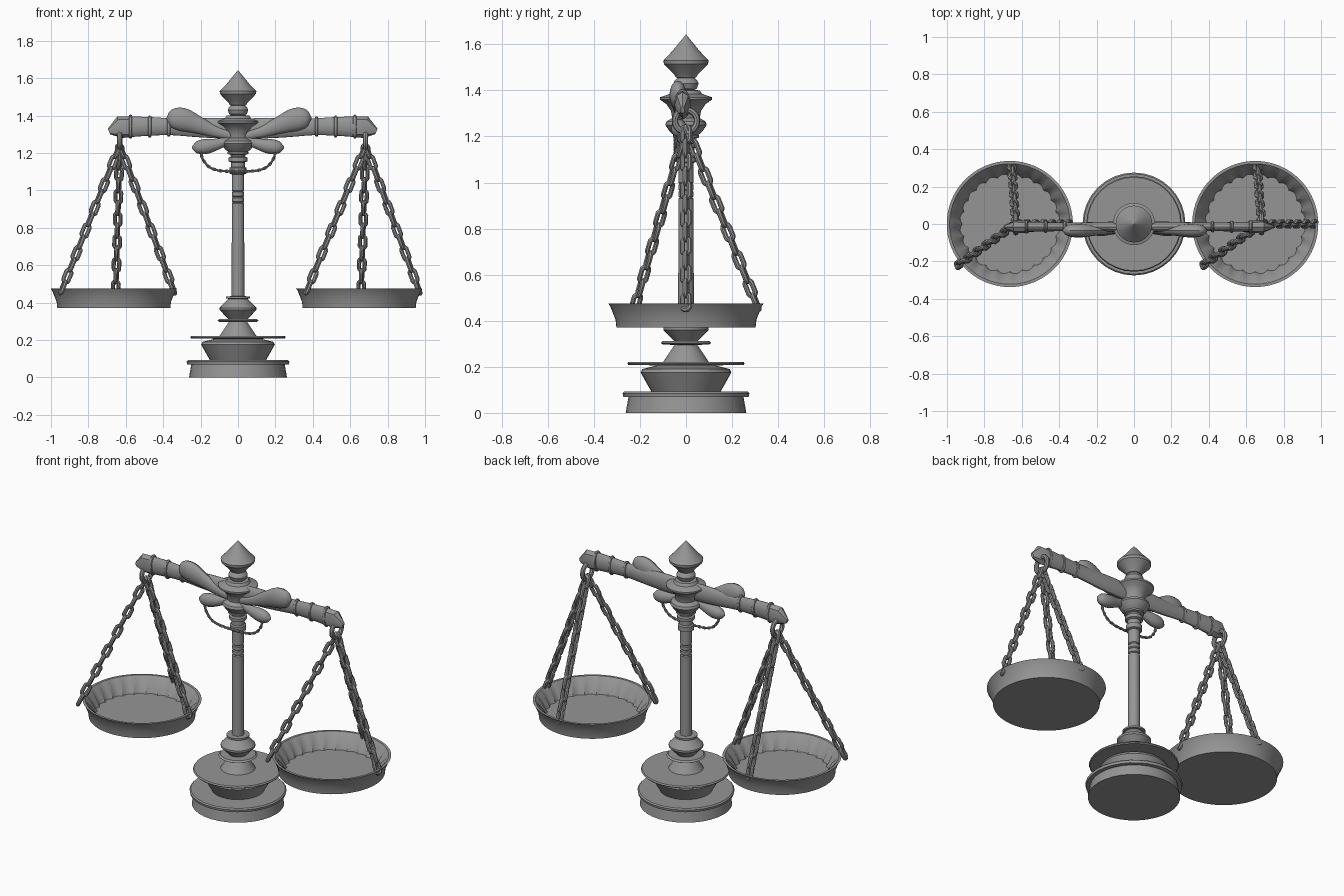
import bpy, bmesh
from math import sin, cos, pi, tau
from mathutils import Vector, Matrix

cube = bpy.data.objects.get("Cube")
if cube:
    bpy.data.objects.remove(cube)

GRAY = (0.3, 0.3, 0.3, 1)
metal = bpy.data.materials.new("gray metal")
metal.use_nodes = True
metal.diffuse_color = GRAY
metal.node_tree.nodes["Principled BSDF"].inputs["Base Color"].default_value = GRAY


def skin(bm, rings, closed=False):
    """Bridge a list of rings; cap the ends unless the rings form a loop."""
    rows = [[bm.verts.new(p) for p in ring] for ring in rings]
    pairs = list(zip(rows, rows[1:])) + ([(rows[-1], rows[0])] if closed else [])
    for a, b in pairs:
        for i in range(len(a)):
            j = (i + 1) % len(a)
            bm.faces.new((a[i], a[j], b[j], b[i]))
    if not closed:
        bm.faces.new(rows[0])
        bm.faces.new(rows[-1])


def finish(name, bm):
    bmesh.ops.recalc_face_normals(bm, faces=bm.faces)
    mesh = bpy.data.meshes.new(name)
    bm.to_mesh(mesh)
    bm.free()
    mesh.materials.append(metal)
    obj = bpy.data.objects.new(name, mesh)
    bpy.context.collection.objects.link(obj)
    bpy.ops.object.select_all(action='DESELECT')
    obj.select_set(True)
    bpy.context.view_layer.objects.active = obj
    bpy.ops.object.shade_smooth_by_angle()
    return obj


def lathe(name, profile, sides=32):
    bm = bmesh.new()
    skin(bm, [[(r * cos(tau * i / sides), r * sin(tau * i / sides), z)
               for i in range(sides)] for r, z in profile])
    return finish(name, bm)


def smooth_path(points, steps):
    """Catmull-Rom interpolation through vectors of any size."""
    pts = [Vector(p) for p in points]
    pts = [2 * pts[0] - pts[1]] + pts + [2 * pts[-1] - pts[-2]]
    out = []
    for a, b, c, d in zip(pts, pts[1:], pts[2:], pts[3:]):
        for k in range(steps):
            t = k / steps
            out.append(b + (c - a) * t / 2 + (2 * a - 5 * b + 4 * c - d) * t * t / 2
                       + (3 * b - a - 3 * c + d) * t ** 3 / 2)
    return out + [pts[-2]]


def sweep(name, stations, y, depth, side, centre, steps=4, sides=16):
    """Oval tube in the upright plane; stations are (x, z, radius)."""
    path = smooth_path(stations, steps) if steps > 1 else [Vector(s) for s in stations]
    rings = []
    for i, p in enumerate(path):
        t = (path[min(i + 1, len(path) - 1)] - path[max(i - 1, 0)]).xy.normalized()
        r = max(p.z, 0.004)
        rings.append([(centre + side * (p.x - t.y * r * cos(a)), y + depth * r * sin(a),
                       p.y + t.x * r * cos(a))
                      for a in (tau * k / sides for k in range(sides))])
    bm = bmesh.new()
    skin(bm, rings)
    return finish(name, bm)


def add_link(bm, matrix, length, width, wire, around=16, sides=8):
    """One stadium-shaped link standing along local z."""
    rings = []
    for k in range(around):
        a = tau * (k + 0.5) / around
        out = Vector((cos(a), 0, sin(a)))
        mid = out * (width / 2 - wire)
        mid.z += (length - width) / 2 * (1 if out.z > 0 else -1)
        rings.append([matrix @ (mid + wire * (out * cos(b) + Vector((0, sin(b), 0))))
                      for b in (tau * s / sides for s in range(sides))])
    skin(bm, rings, closed=True)


def chain(name, points, count, length, width, wire):
    """Links spaced evenly along a polyline, each turned a quarter."""
    pts = [Vector(p) for p in points]
    lengths = [(b - a).length for a, b in zip(pts, pts[1:])]
    bm = bmesh.new()
    for i in range(count):
        rest, seg = sum(lengths) * (i + 0.5) / count, 0
        while seg < len(lengths) - 1 and rest > lengths[seg]:
            rest -= lengths[seg]
            seg += 1
        way = (pts[seg + 1] - pts[seg]).normalized()
        turn = way.to_track_quat('Z', 'Y').to_matrix().to_4x4()
        roll = Matrix.Rotation(pi / 2 * (i % 2) + 0.3, 4, 'Z')
        add_link(bm, Matrix.Translation(pts[seg] + way * rest) @ turn @ roll,
                 length, width, wire)
    return finish(name, bm)


def upright_ring(name, x, y, z, radius, wire, squash=1.0):
    """Ring facing along x, optionally narrowed in y."""
    bm = bmesh.new()
    turn = Matrix.Rotation(pi / 2, 4, 'Z')
    add_link(bm, Matrix.Translation((x, y, z)) @ Matrix.Diagonal((1, squash, 1, 1)) @ turn,
             2 * radius, 2 * radius, wire, around=24)
    return finish(name, bm)


# Turned stand
lathe("base_plinth", [(.262, 0), (.25, .068), (.272, .07), (.275, .085), (.268, .092),
                      (.15, .092), (.197, .175), (.19, .19), (.11, .21)])
lathe("base_disc", [(.1, .206), (.25, .208), (.255, .214), (.25, .222), (.1, .222)])
lathe("lower_cone", [(.1, .22), (.05, .295), (.1, .297), (.11, .303), (.1, .312), (.05, .312)])
lathe("stem_bulb", [(.05, .31), (.098, .36), (.098, .372), (.052, .42),
                    (.065, .422), (.065, .433), (.034, .434)])
lathe("column", [(.034, .43), (.033, .93), (.028, .935), (.033, .94), (.033, .96), (.028, .965),
                 (.033, .97), (.033, .99), (.028, .995), (.033, 1.0), (.033, 1.1)])
lathe("column_collar", [(.033, 1.085), (.046, 1.09), (.046, 1.12), (.037, 1.125), (.037, 1.15),
                        (.05, 1.155), (.05, 1.175), (.038, 1.18), (.04, 1.19),
                        (.057, 1.195), (.057, 1.205), (.045, 1.21)])
lathe("hub", [(.045, 1.2), (.07, 1.22), (.09, 1.25), (.085, 1.265), (.06, 1.28), (.065, 1.31),
              (.085, 1.34), (.113, 1.36), (.113, 1.37), (.07, 1.385), (.06, 1.4), (.035, 1.402)])
lathe("neck_ball", [(.03, 1.395), (.048, 1.41), (.055, 1.43), (.048, 1.445), (.03, 1.46)])
lathe("finial", [(.03, 1.45), (.045, 1.458), (.052, 1.47), (.096, 1.515),
                 (.098, 1.53), (.06, 1.57), (.001, 1.642)])

BEAM_MID = 0.025
APEX = 0.657
for side, label in ((-1, "right"), (1, "left")):
    # Beam arm with its pointed end and binding rings
    sweep(label + "_beam_arm", [(-.02, 1.33, .05), (.12, 1.333, .055), (.25, 1.335, .05),
                                (.38, 1.34, .045), (.5, 1.342, .05), (.6, 1.34, .055)],
          -.015, .5, side, BEAM_MID)
    sweep(label + "_beam_tip", [(.59, 1.34, .056), (.66, 1.337, .058), (.715, 1.315, .016)],
          -.015, .6, side, BEAM_MID, steps=1, sides=8)
    for i, (u, size) in enumerate(((.395, .055), (.497, .06), (.6, .065))):
        upright_ring(label + "_beam_ring_%d" % i, BEAM_MID + side * u, -.015, 1.341,
                     size, .009, .55)

    # Teardrop leaves over and under the arm
    sweep(label + "_upper_leaf", [(.03, 1.29, .02), (.13, 1.315, .03), (.22, 1.35, .047),
                                  (.3, 1.378, .062), (.36, 1.385, .048), (.387, 1.385, .005)],
          -.035, .6, side, 0.005)
    sweep(label + "_lower_leaf", [(.03, 1.275, .018), (.1, 1.25, .028), (.17, 1.235, .04),
                                  (.22, 1.23, .032), (.247, 1.23, .004)],
          -.03, .85, side, 0)

    # Hanging ring
    hook_x = BEAM_MID + side * APEX
    upright_ring(label + "_hanging_ring", hook_x, 0, 1.268, .062, .014)

    # Pan with a fluted inner wall
    pan_x = -.664 if side < 0 else .648
    flutes, per = 24, 4
    rings = []
    for r, z, wave in ((.302, .37, 0), (.306, .405, 0), (.33, .465, 0), (.337, .474, 0),
                       (.322, .474, 0), (.295, .44, .012), (.268, .385, .014)):
        ring = []
        for i in range(flutes * per):
            a = tau * i / (flutes * per)
            q = r - wave * (1 - abs(sin(a * flutes / 2)))
            ring.append((pan_x + q * cos(a), q * sin(a), z))
        rings.append(ring)
    bm = bmesh.new()
    skin(bm, rings)
    finish(label + "_pan", bm)

    # Three chains from the hanging ring to the pan rim
    for i, (dx, dy) in enumerate(((-.285, -.225), (.01, .315), (.325, 0))):
        start = Vector((hook_x, 0, 1.24))
        foot = Vector((pan_x + dx, dy, .45))
        chain(label + "_pan_chain_%d" % i, (start, foot), 13, .092, .054, .0115)

# Small swag chain under the hub
half = [(.2, 1.21), (.19, 1.17), (.16, 1.13), (.12, 1.11), (.06, 1.102)]
swag = [(-x, -.045, z) for x, z in half] + [(x, -.045, z) for x, z in reversed(half)]
chain("swag_chain", smooth_path(swag, 4), 30, .026, .018, .005)
